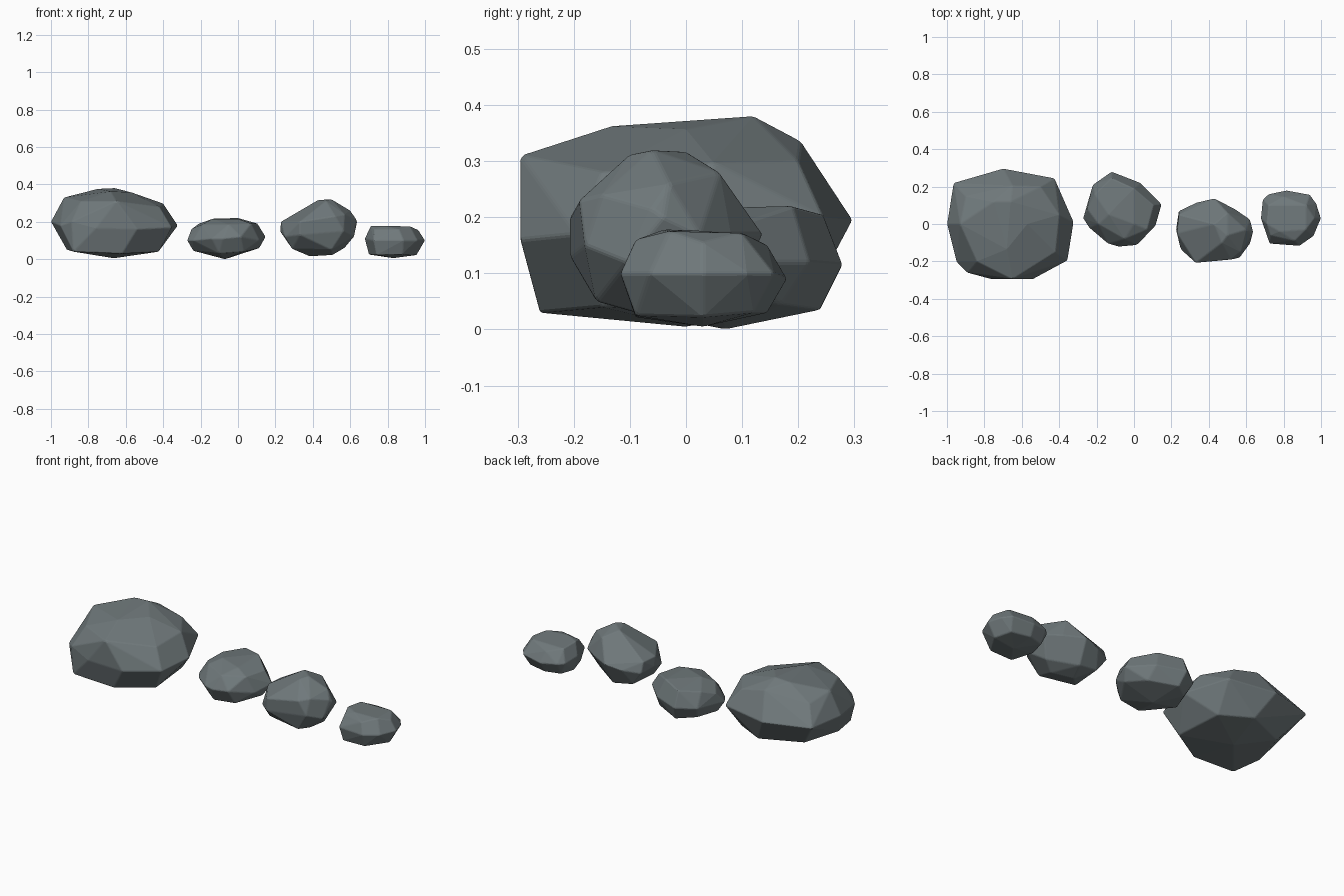
import bpy, bmesh, math

# One flat stone colour for everything
stone = bpy.data.materials.new("slate grey")
stone.diffuse_color = (0.16, 0.19, 0.198, 1)


def rock(name, girth, crown, base):
    """Faceted boulder: hull of a widest ring, upper corners and lower corners."""
    bm = bmesh.new()
    for p in girth + crown + base:
        bm.verts.new(p)
    hull = bmesh.ops.convex_hull(bm, input=bm.verts[:])
    loose = [v for v in bm.verts if not v.link_faces]
    bmesh.ops.delete(bm, geom=loose, context='VERTS')
    bmesh.ops.dissolve_limit(bm, angle_limit=math.radians(5),
                             verts=bm.verts[:], edges=bm.edges[:])
    bmesh.ops.recalc_face_normals(bm, faces=bm.faces[:])
    me = bpy.data.meshes.new(name)
    bm.to_mesh(me)
    bm.free()
    me.materials.append(stone)
    ob = bpy.data.objects.new(name, me)
    bpy.context.collection.objects.link(ob)
    # Slightly worn edges
    bev = ob.modifiers.new("worn edges", 'BEVEL')
    bev.width, bev.segments = 0.005, 2
    bev.limit_method = 'ANGLE'
    bev.angle_limit = math.radians(12)
    return ob


# Large boulder on the left
rock("large_boulder",
     [(-1, 0, .2), (-.965, .22, .2), (-.70, .297, .195), (-.425, .245, .2),
      (-.322, .01, .18), (-.355, -.195, .17), (-.54, -.295, .16),
      (-.76, -.295, .165), (-.89, -.26, .2), (-.95, -.2, .18)],
     [(-.93, 0, .33), (-.9, .15, .3), (-.75, .12, .376), (-.66, .12, .38),
      (-.68, -.135, .362), (-.57, 0, .357), (-.65, .205, .335), (-.40, .05, .297),
      (-.5, .2, .3), (-.65, -.295, .31), (-.84, -.2, .31), (-.42, -.15, .28)],
     [(-.915, -.1, .05), (-.88, -.26, .04), (-.665, 0, .005), (-.425, -.15, .04),
      (-.62, -.26, .03), (-.85, .12, .05), (-.62, .22, .05), (-.45, .13, .045)])

# Low flat rock
rock("flat_rock",
     [(-.272, .03, .10), (-.22, .21, .11), (-.12, .28, .115), (.035, .22, .12),
      (.148, .105, .12), (.115, -.01, .1), (.015, -.113, .12), (-.08, -.122, .11),
      (-.14, -.105, .11), (-.24, -.02, .1)],
     [(-.25, .08, .16), (-.19, 0, .185), (-.135, .05, .216), (0, 0, .215),
      (0, .19, .22), (-.12, .245, .205), (.105, .1, .19), (-.05, -.08, .185),
      (.07, -.03, .19), (-.21, .16, .19)],
     [(-.24, .05, .045), (.115, .06, .06), (-.07, .07, 0), (-.1, -.08, .03),
      (.03, -.07, .04), (-.1, .24, .035), (.05, .17, .045), (-.19, .17, .04)])

# Tall rock with a leaning crown
rock("leaning_rock",
     [(.43, .137, .17), (.54, .08, .17), (.62, .025, .17), (.637, -.04, .2),
      (.62, -.105, .12), (.565, -.18, .15), (.33, -.207, .13), (.25, -.135, .12),
      (.225, -.03, .15), (.24, .07, .14), (.335, .115, .15)],
     [(.23, -.05, .2), (.33, -.207, .2), (.43, 0, .317), (.5, -.06, .32),
      (.47, -.1, .312), (.6, -.03, .26), (.57, -.15, .24), (.52, -.19, .23),
      (.63, -.06, .215), (.5, .06, .28), (.24, .05, .2)],
     [(.505, -.06, .022), (.385, -.02, .015), (.29, -.12, .055), (.5, -.16, .05),
      (.3, .06, .06), (.42, .07, .04), (.57, -.02, .06)])

# Small pebble on the right
rock("small_rock",
     [(.815, .18, .09), (.94, .157, .1), (.975, .11, .1), (1, .03, .1),
      (.96, -.065, .1), (.885, -.117, .1), (.725, -.105, .1), (.678, .03, .11),
      (.688, .13, .1), (.72, .16, .1)],
     [(.71, 0, .178), (.73, -.06, .16), (.72, .1, .17), (.80, .145, .15),
      (.92, .1, .172), (.92, -.03, .175), (.965, .03, .155), (.86, -.09, .16),
      (.78, -.04, .178)],
     [(.70, .03, .025), (.74, -.09, .022), (.88, -.09, .025), (.955, .03, .022),
      (.83, .03, .005), (.92, .12, .03), (.81, .145, .03), (.72, .12, .03)])
